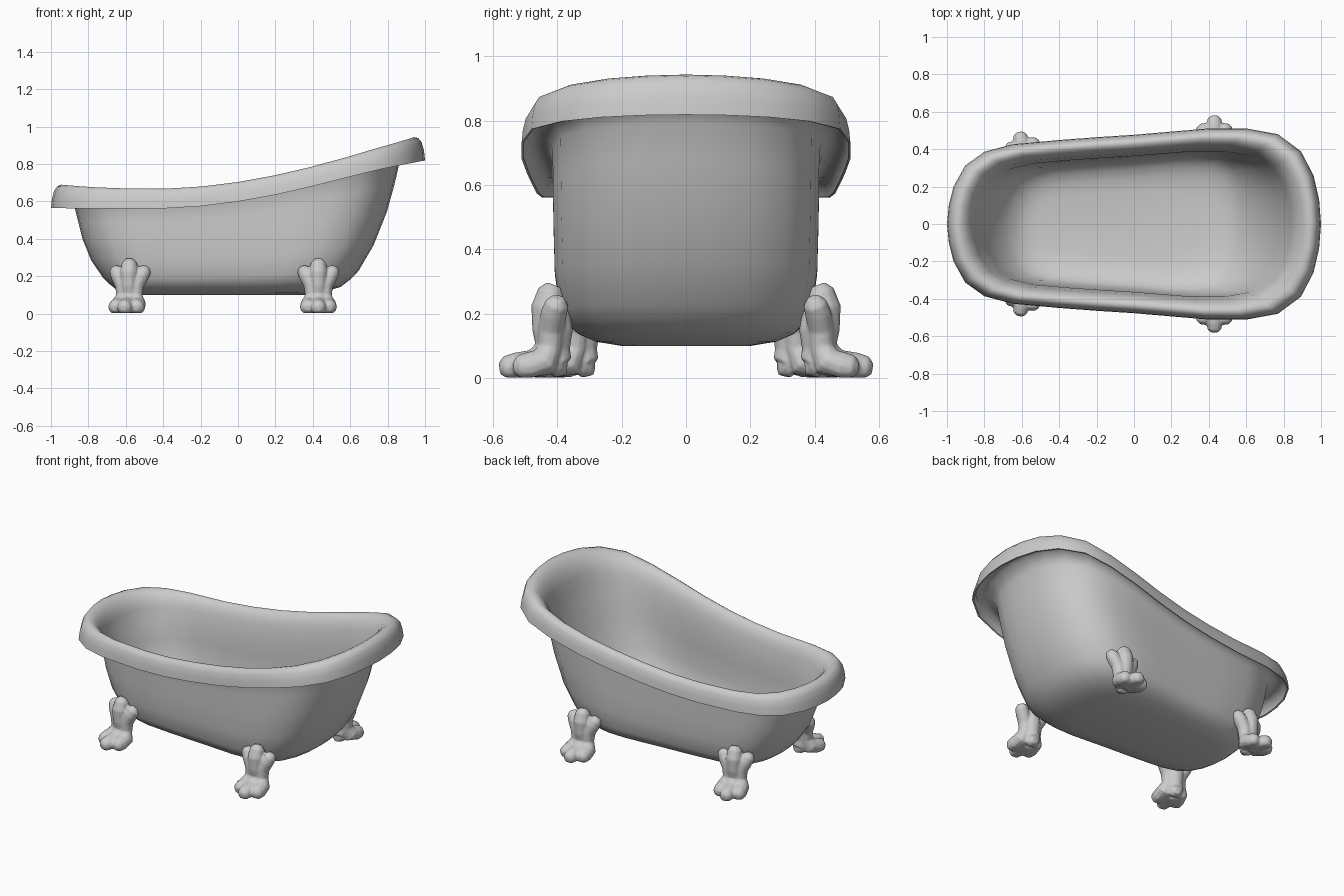
import bpy, bmesh, math
from mathutils import Vector, Matrix

if "Cube" in bpy.data.objects:
    bpy.data.objects.remove(bpy.data.objects["Cube"])

# half outline of the rim seen from above (x, y), mirrored to a full loop
HALF = [(1, 0), (.99, .13), (.96, .26), (.893, .388), (.77, .48), (.6, .511), (.4, .511),
        (.2, .494), (0, .477), (-.2, .464), (-.4, .449), (-.65, .426), (-.8, .386),
        (-.903, .312), (-.965, .2), (-.99, .1), (-1, 0)]
LOOP = HALF + [(x, -y) for x, y in HALF[-2:0:-1]]
# height of the rim's lower edge along x
SWEEP = [(-1, .564), (-.7, .561), (-.4, .562), (-.2, .574), (0, .599), (.2, .635),
         (.4, .681), (.75, .77), (1, .819)]


def lip_z(x):
    x = max(-1, min(1, x))
    for (a, za), (b, zb) in zip(SWEEP, SWEEP[1:]):
        if x <= b:
            return za + (zb - za) * (x - a) / (b - a)


def plan(xl, xr, hw):
    mid, half = (xl + xr) / 2, (xr - xl) / 2
    return [(mid + half * x, hw / .51 * y) for x, y in LOOP]


def loft(bm, rings):
    vs = [[bm.verts.new(p) for p in r] for r in rings]
    n = len(vs[0])
    for a, b in zip(vs, vs[1:]):
        for i in range(n):
            j = (i + 1) % n
            bm.faces.new((a[i], a[j], b[j], b[i]))
    bm.faces.new(vs[0][::-1])
    bm.faces.new(vs[-1])


def finish(bm, name):
    bmesh.ops.recalc_face_normals(bm, faces=bm.faces)
    for f in bm.faces:
        f.smooth = True
    me = bpy.data.meshes.new(name)
    bm.to_mesh(me)
    bm.free()
    ob = bpy.data.objects.new(name, me)
    bpy.context.collection.objects.link(ob)
    return ob


# tub: outer wall, hollow rim underside, rolled rim top, inner wall and floor
BODY = [(0, -.56, .36, .2), (.025, -.62, .46, .28), (.07, -.655, .55, .335),
        (.13, -.69, .60, .37), (.2, -.722, .645, .390), (.4, -.785, .725, .407),
        (.65, -.832, .795, .411), (.85, -.855, .835, .413), (1, -.872, .86, .414)]
UNDER = [(.1, .03), (.35, .06), (.6, .06), (.85, .04), (.93, .002)]
TOP = [(1, 0), (.96, .05), (.87, .095), (.74, .122), (.58, .134), (.4, .132),
       (.2, .113), (.03, .08), (-.1, .035), (-.19, -.03)]


def wall(inset):
    rings = []
    for t, xl, xr, hw in BODY:
        base = .1 + inset * .5
        rings.append([(x, y, base + t * (lip_z(x) - base))
                      for x, y in plan(xl + inset, xr - inset, hw - inset * .9)])
    return rings


def rim(section):
    rings = []
    for f, h in section:
        ring = []
        for (ax, ay), (bx, by) in zip(plan(*BODY[-1][1:]), LOOP):
            x, y = ax + (bx - ax) * f, ay + (by - ay) * f
            grow = .78 + .2 * min(1, abs(x)) ** 4 + (.1 * x ** 4 if x > 0 else 0)
            ring.append((x, y, lip_z(x) + h * grow))
        rings.append(ring)
    return rings


bm = bmesh.new()
loft(bm, wall(0) + rim(UNDER) + rim(TOP) + wall(.028)[-2::-1])
tub = finish(bm, "bathtub_shell")
bpy.context.view_layer.objects.active = tub
tub.select_set(True)
bpy.ops.object.shade_smooth_by_angle(angle=math.radians(50))


# claw feet: lobed strands running from the leg top down into toes
def strand(bm, path, place, n=12):
    pts = [Vector(p[:3]) for p in path]
    rings = []
    for i, p in enumerate(pts):
        t = (pts[min(i + 1, len(pts) - 1)] - pts[max(i - 1, 0)]).normalized()
        side = Vector((1, 0, 0))
        side = (side - t * side.dot(t)).normalized()
        up = t.cross(side)
        r = path[i][3] * 1.06
        ring = []
        for k in range(n):
            a = 2 * math.pi * k / n
            q = p + side * math.cos(a) * r + up * math.sin(a) * r
            q.z = max(q.z, .002)
            ring.append(place @ q)
        rings.append(ring)
    loft(bm, rings)


CENTRE = [(0, .411, .290, .022), (0, .419, .268, .040), (0, .433, .22, .046), (0, .434, .15, .042),
          (0, .428, .095, .040), (0, .462, .045, .046), (0, .53, .035, .042), (0, .565, .032, .034),
          (0, .58, .03, .016)]
SIDE = [(.090, .396, .25, .018), (.080, .401, .232, .035), (.062, .411, .2, .039), (.038, .420, .15, .038),
        (.034, .423, .095, .036), (.045, .440, .05, .046), (.054, .488, .036, .043),
        (.058, .52, .033, .036), (.059, .537, .03, .016)]
BACK = [(0, .405, .245, .02), (0, .403, .22, .038), (0, .40, .15, .046), (0, .405, .09, .042),
        (0, .40, .045, .044), (0, .39, .03, .038), (0, .37, .028, .018)]

for name, fx, fy, turn in (("tap_end_feet", -.58, -.085, 12), ("head_end_feet", .43, 0, 0)):
    bm = bmesh.new()
    pivot = Vector((0, .42, 0))
    place = (Matrix.Translation(Vector((fx, fy, 0)) + pivot)
             @ Matrix.Rotation(math.radians(turn), 4, 'Z') @ Matrix.Translation(-pivot))
    flip = [(-x, y, z, r) for x, y, z, r in SIDE]
    for path in (CENTRE, SIDE, flip, BACK):
        strand(bm, path, place)
    foot = finish(bm, name)
    foot.modifiers.new("mirror", 'MIRROR').use_axis = (False, True, False)
    # fuse the strands into one soft paw
    r = foot.modifiers.new("fuse", 'REMESH')
    r.mode, r.voxel_size, r.use_smooth_shade = 'VOXEL', .006, True
    s = foot.modifiers.new("smooth", 'SMOOTH')
    s.factor, s.iterations = .5, 3
